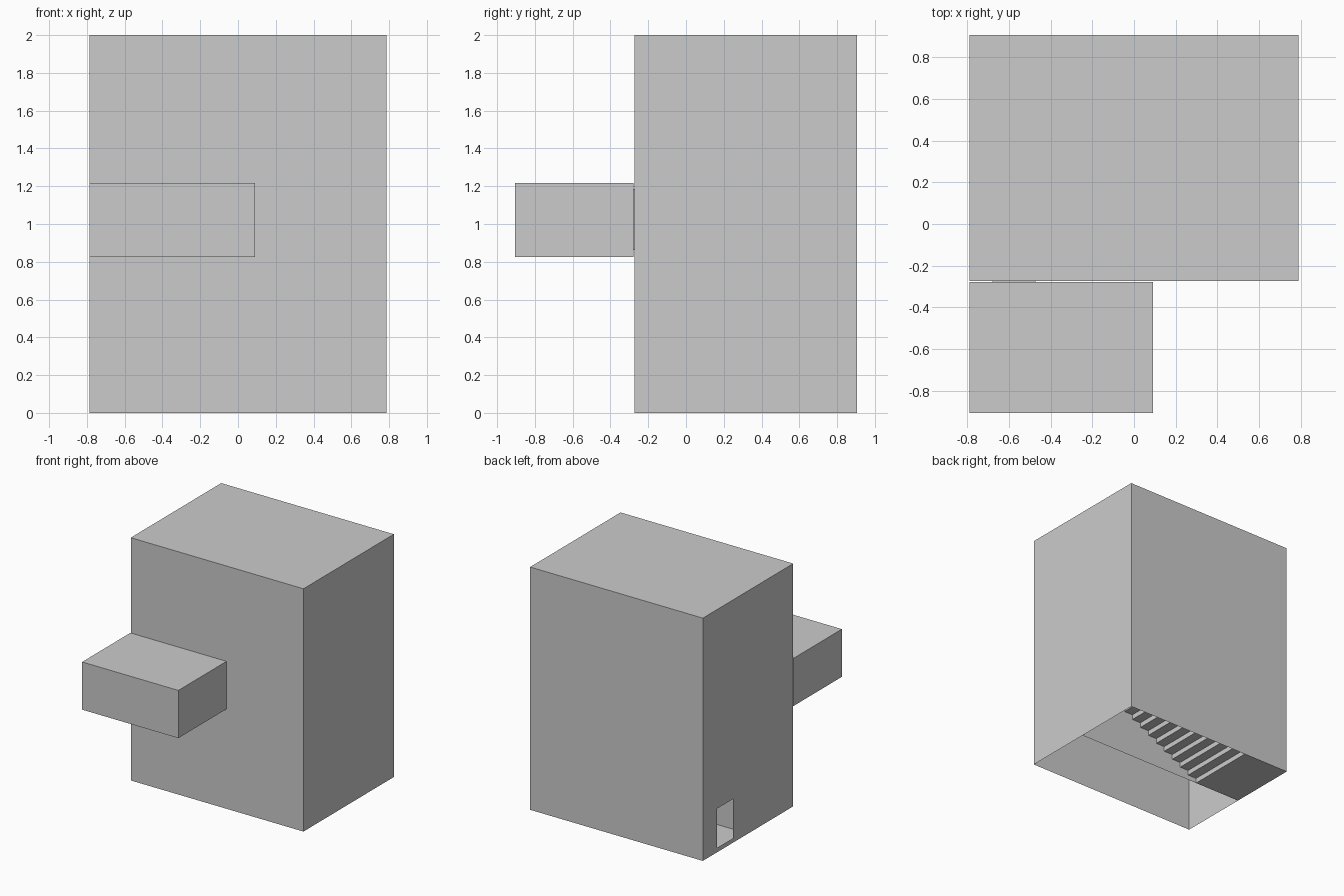
import bpy

if "Cube" in bpy.data.objects:
    bpy.data.objects.remove(bpy.data.objects["Cube"])

# Overall dimensions
X0, X1 = -0.787, 0.787          # tower sides
YF, YM, YB = -0.272, 0.317, 0.905   # tower front, middle, back
ANX, ANY0, ANY1 = 0.09, -0.905, -0.278   # annex right side, front, back
TOP = 2.0
HALF = 0.4125                   # height climbed by one flight
SX = 0.363                      # flights run from -SX to SX
STEPS = 10
ROOM_Z0, ROOM_Z1 = 0.825, 1.218


def sheet_object(name, quads):
    """Make one object out of single-sided quads."""
    verts, faces = [], []
    for q in quads:
        faces.append(list(range(len(verts), len(verts) + len(q))))
        verts.extend(q)
    mesh = bpy.data.meshes.new(name)
    mesh.from_pydata(verts, [], faces)
    mesh.validate()
    mesh.update()
    ob = bpy.data.objects.new(name, mesh)
    bpy.context.collection.objects.link(ob)
    return ob


def wall_x(x, y0, y1, z0, z1):
    return [(x, y0, z0), (x, y1, z0), (x, y1, z1), (x, y0, z1)]


def wall_y(y, x0, x1, z0, z1):
    return [(x0, y, z0), (x1, y, z0), (x1, y, z1), (x0, y, z1)]


def floor(z, x0, x1, y0, y1):
    return [(x0, y0, z), (x1, y0, z), (x1, y1, z), (x0, y1, z)]


def with_door(wall, pos, a0, a1, z0, z1, d0, d1, dz0, dz1):
    """Wall split into four strips around a doorway."""
    return [wall(pos, a0, d0, z0, z1), wall(pos, d1, a1, z0, z1),
            wall(pos, d0, d1, z0, dz0), wall(pos, d0, d1, dz1, z1)]


# Doorways: entrance in the left wall, inner one between tower and annex
entry = (0.513, 0.718, 0.037, 0.36)
inner = (-0.678, -0.473, ROOM_Z0 + 0.037, ROOM_Z0 + 0.36)

# Tower shell, open underneath
sheet_object("tower_walls",
             with_door(wall_x, X0, YF, YB, 0, TOP, *entry)
             + with_door(wall_y, YF, X0, X1, 0, TOP, *inner)
             + [wall_x(X1, YF, YB, 0, TOP), wall_y(YB, X0, X1, 0, TOP)])
sheet_object("tower_ceiling", [floor(TOP, X0, X1, YF, YB)])

# Annex room
sheet_object("annex_room",
             with_door(wall_y, ANY1, X0, ANX, ROOM_Z0, ROOM_Z1, *inner)
             + [wall_y(ANY0, X0, ANX, ROOM_Z0, ROOM_Z1),
                wall_x(X0, ANY0, ANY1, ROOM_Z0, ROOM_Z1),
                wall_x(ANX, ANY0, ANY1, ROOM_Z0, ROOM_Z1),
                floor(ROOM_Z0, X0, ANX, ANY0, ANY1),
                floor(ROOM_Z1, X0, ANX, ANY0, ANY1)])

# Short passage joining annex and tower
d0, d1, dz0, dz1 = inner
sheet_object("door_jamb", [wall_x(d0, ANY1, YF, dz0, dz1),
                           wall_x(d1, ANY1, YF, dz0, dz1),
                           floor(dz0, d0, d1, ANY1, YF),
                           floor(dz1, d0, d1, ANY1, YF)])

# Entrance floor and landings, alternating right and left
sheet_object("entrance_floor", [floor(0.0, X0, -SX, YM, YB)])
for k in range(1, 5):
    xa, xb = (SX, X1) if k % 2 else (X0, -SX)
    sheet_object(f"landing_{k}", [floor(k * HALF, xa, xb, YF, YB)])

# Stair flights: stepped sheets, back half rises right, front half rises left
rise, run = HALF / STEPS, 2 * SX / (STEPS - 1)
for k in range(4):
    s = 1 if k % 2 == 0 else -1
    ya, yb = (YM, YB) if s > 0 else (YF, YM)
    quads = []
    for i in range(STEPS):
        x, z = s * (-SX + i * run), k * HALF + i * rise
        quads.append(wall_x(x, ya, yb, z, z + rise))
        if i < STEPS - 1:
            quads.append(floor(z + rise, x, x + s * run, ya, yb))
    sheet_object(f"stair_flight_{k + 1}", quads)

# Dividing wall between flights, closing off the space under the second flight
sheet_object("dividing_wall", [wall_y(YM, -SX, SX, 0, TOP),
                               wall_y(YM, X0, -SX, 0, 2 * HALF),
                               wall_y(YM, SX, X1, 0, HALF)])
